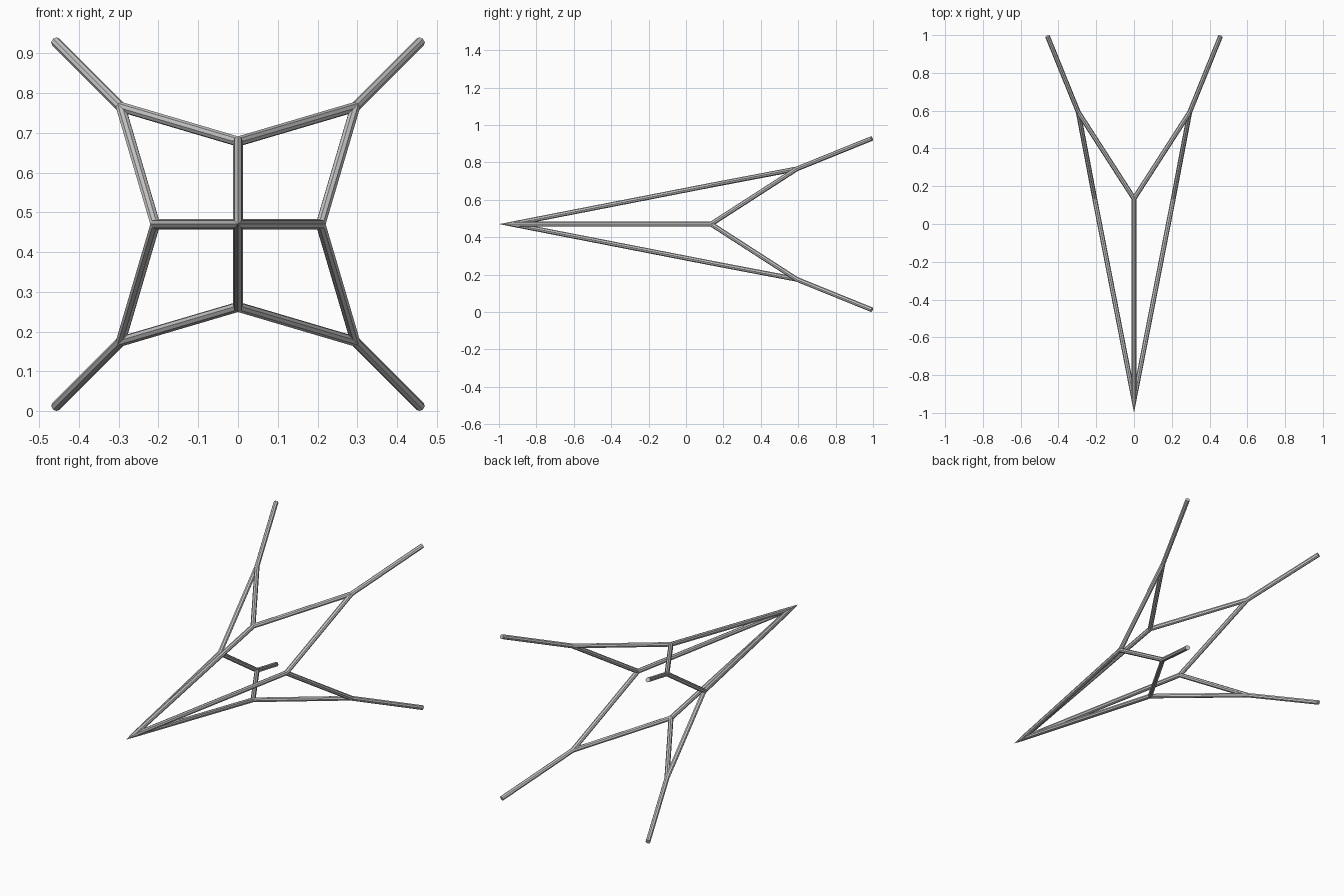
import bpy
import bmesh
from mathutils import Vector, Matrix

if "Cube" in bpy.data.objects:
    bpy.data.objects.remove(bpy.data.objects["Cube"], do_unlink=True)

RADIUS = 0.0128
SIDES = 8
OVERRUN = 0.12
MID_Z = 0.47

# Single light grey metal
metal = bpy.data.materials.new("light_grey_metal")
metal.use_nodes = True
grey = (0.6, 0.6, 0.6, 1.0)
metal.diffuse_color = grey
metal.node_tree.nodes["Principled BSDF"].inputs["Base Color"].default_value = grey

# Joints of the frame
nodes = {"nose": Vector((0, -0.933, MID_Z))}
for name, dx, dz in (("top", 0, 1), ("bottom", 0, -1), ("left", 1, 0), ("right", -1, 0)):
    nodes[name] = Vector((0.208 * dx, 0.134, MID_Z + 0.208 * dz))

# Struts as joint pairs: four spokes, then two braces and a prong per corner
struts = [("spoke_" + n, "nose", n) for n in ("top", "bottom", "left", "right")]
for vert, dz in (("top", 1), ("bottom", -1)):
    for side, dx in (("left", 1), ("right", -1)):
        corner = vert + "_" + side
        nodes[corner] = Vector((0.295 * dx, 0.592, MID_Z + 0.295 * dz))
        nodes[corner + "_tip"] = Vector((0.458 * dx, 0.994, MID_Z + 0.458 * dz))
        struts += [("brace_" + corner + "_upright", side, corner),
                   ("brace_" + corner + "_cross", vert, corner),
                   ("prong_" + corner, corner, corner + "_tip")]


def directions_from(node, skip):
    """Directions of the other struts leaving a joint."""
    found = []
    for name, a, b in struts:
        if name != skip and node in (a, b):
            other = b if node == a else a
            found.append((nodes[other] - nodes[node]).normalized())
    return found


def build_strut(name, a, b):
    """Tube between two joints, mitred against its neighbours."""
    start, end = nodes[a], nodes[b]
    axis = (end - start).normalized()
    near, far = directions_from(a, name), directions_from(b, name)
    p = start - axis * OVERRUN if near else start
    q = end + axis * OVERRUN if far else end

    bm = bmesh.new()
    place = Matrix.Translation((p + q) / 2) @ axis.to_track_quat("Z", "Y").to_matrix().to_4x4()
    bmesh.ops.create_cone(bm, cap_ends=True, segments=SIDES, radius1=RADIUS,
                          radius2=RADIUS, depth=(q - p).length, matrix=place)
    for joint, own, others in ((start, axis, near), (end, -axis, far)):
        for other in others:
            bmesh.ops.bisect_plane(bm, geom=bm.verts[:] + bm.edges[:] + bm.faces[:],
                                   plane_co=joint, plane_no=(own - other).normalized(),
                                   clear_inner=True)
    mesh = bpy.data.meshes.new(name)
    bm.to_mesh(mesh)
    bm.free()
    mesh.materials.append(metal)
    bpy.context.scene.collection.objects.link(bpy.data.objects.new(name, mesh))


for strut in struts:
    build_strut(*strut)
